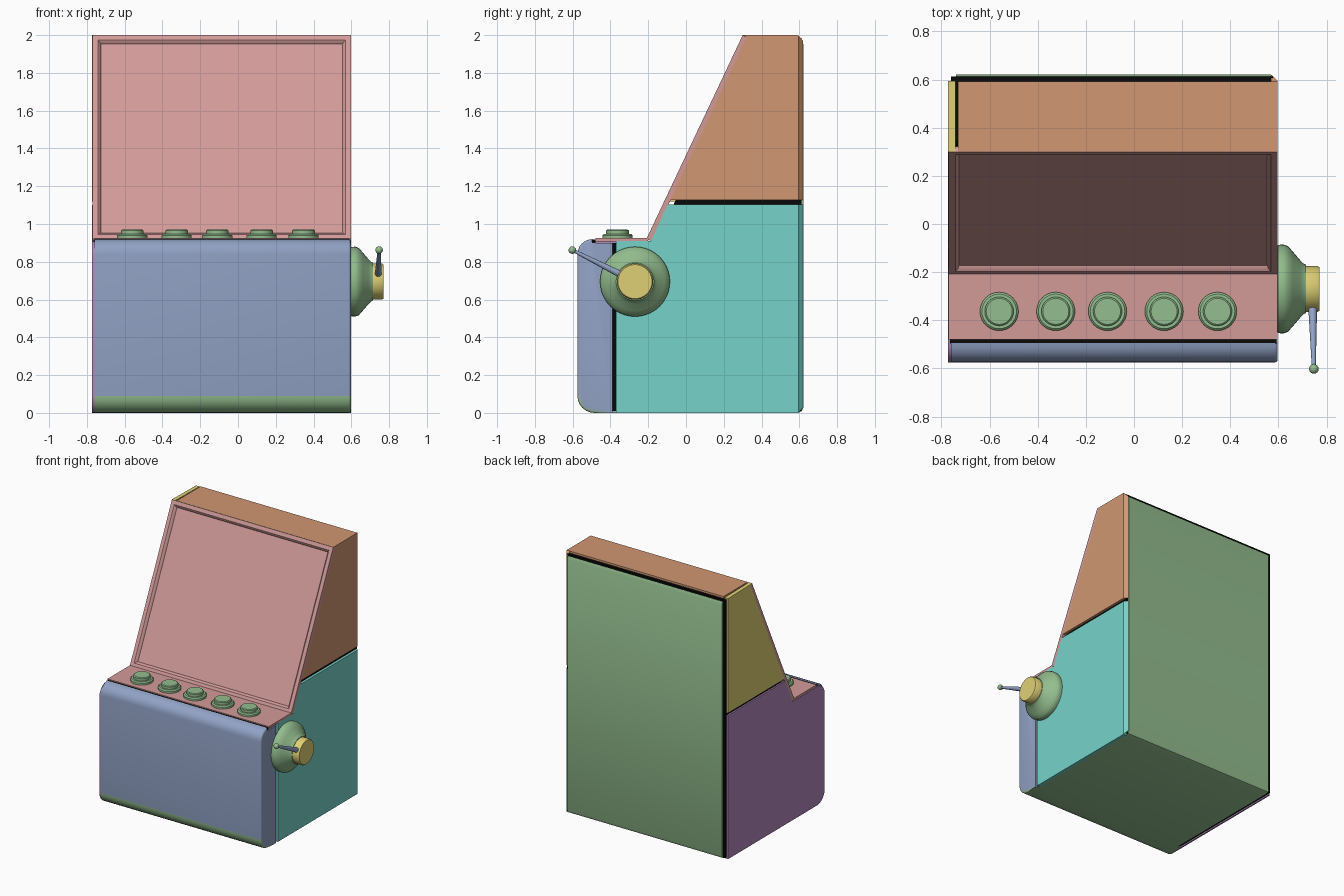
import bpy, bmesh, math
from mathutils import Vector, Matrix

cube = bpy.data.objects.get("Cube")
if cube:
    bpy.data.objects.remove(cube, do_unlink=True)


def material(name, rgb):
    lin = [((c / 255 + 0.055) / 1.055) ** 2.4 for c in rgb] + [1]
    m = bpy.data.materials.new(name)
    m.use_nodes = True
    m.diffuse_color = lin
    bsdf = next(n for n in m.node_tree.nodes if n.type == 'BSDF_PRINCIPLED')
    bsdf.inputs["Base Color"].default_value = lin
    return m


PINK = material("pink", (210, 155, 153))
BLUE = material("slate_blue", (145, 162, 197))
GREEN = material("soft_green", (147, 189, 142))
TEAL = material("teal", (118, 211, 202))
ORANGE = material("orange", (209, 151, 114))
YELLOW = material("yellow", (222, 208, 115))
PURPLE = material("purple", (180, 136, 189))
BLACK = material("black", (8, 8, 8))


def finish(name, bm, *mats, rule=None):
    """Turn a bmesh into a shaded object; rule picks a material per face."""
    bmesh.ops.recalc_face_normals(bm, faces=bm.faces[:])
    if rule:
        for f in bm.faces:
            f.material_index = rule(f)
    mesh = bpy.data.meshes.new(name)
    bm.to_mesh(mesh)
    bm.free()
    for m in mats:
        mesh.materials.append(m)
    ob = bpy.data.objects.new(name, mesh)
    bpy.context.collection.objects.link(ob)
    bpy.ops.object.select_all(action='DESELECT')
    ob.select_set(True)
    bpy.context.view_layer.objects.active = ob
    bpy.ops.object.shade_smooth_by_angle(angle=math.radians(35))
    return ob


def prism(profile, x0, x1):
    """Extrude a (y, z) side profile from x0 to x1."""
    bm = bmesh.new()
    face = bm.faces.new([bm.verts.new((x0, y, z)) for y, z in profile])
    ext = bmesh.ops.extrude_face_region(bm, geom=[face])
    verts = [v for v in ext["geom"] if isinstance(v, bmesh.types.BMVert)]
    bmesh.ops.translate(bm, verts=verts, vec=(x1 - x0, 0, 0))
    bmesh.ops.recalc_face_normals(bm, faces=bm.faces[:])
    return bm


def bevel_where(bm, test, width, segments=1):
    edges = [e for e in bm.edges if all(test(v.co) for v in e.verts)]
    bmesh.ops.bevel(bm, geom=edges, offset=width, segments=segments,
                    profile=0.5, affect='EDGES', clamp_overlap=True)


def arc(cy, cz, r, a0, a1, n=6):
    angles = [math.radians(a0 + (a1 - a0) * i / n) for i in range(n + 1)]
    return [(cy + r * math.cos(a), cz + r * math.sin(a)) for a in angles]


def lathe(name, profile, mat, location, along_x=False, steps=40):
    """Spin an (r, h) profile around z, or around x."""
    bm = bmesh.new()
    verts = [bm.verts.new((r, 0, h)) for r, h in profile]
    edges = [bm.edges.new(pair) for pair in zip(verts, verts[1:])]
    bmesh.ops.spin(bm, geom=verts + edges, cent=(0, 0, 0), axis=(0, 0, 1),
                   angle=math.tau, steps=steps, use_duplicate=False)
    bmesh.ops.remove_doubles(bm, verts=bm.verts[:], dist=1e-4)
    if along_x:
        bm.transform(Matrix.Rotation(math.pi / 2, 4, 'Y'))
    bm.transform(Matrix.Translation(location))
    return finish(name, bm, mat)


LEFT, RIGHT = 0.597, -0.772      # outer side planes

# Dark core that shows through the seams between panels
finish("seam_core", prism([(-0.45, 0.01), (0.612, 0.01), (0.612, 1.985),
                           (0.345, 1.985), (-0.16, 0.9), (-0.45, 0.9)],
                          -0.76, 0.578), BLACK)
finish("front_seam", prism([(-0.497, 0.89), (-0.497, 0.918), (-0.478, 0.918),
                            (-0.478, 0.89)], -0.765, 0.592), BLACK)

# Rounded front panel with a green lower lip
toe = arc(-0.485, 0.09, 0.09, 270, 180)
brow = arc(-0.495, 0.84, 0.08, 180, 90)
bm = prism([(-0.39, 0)] + toe + brow + [(-0.495, 0.9), (-0.39, 0.9)], -0.76, LEFT)
bevel_where(bm, lambda c: c.x > 0.59 and c.y < -0.48 and c.z != 0.9, 0.02, 3)
finish("front_panel", bm, BLUE, GREEN,
       rule=lambda f: int(f.calc_center_median().z < 0.09))

# Back panel and base in one bent sheet
finish("back_and_base", prism([(-0.39, 0), (0.592, 0), (0.613, 0.009), (0.622, 0.03),
                               (0.622, 1.95), (0.613, 1.97), (0.59, 1.978),
                               (0.59, 0.03), (-0.39, 0.03)], -0.74, 0.57), GREEN)

# Left side plates, chamfered along the back corner
left_plates = (
    ("left_lower_side", TEAL,
     [(-0.37, 0), (0.592, 0), (0.62, 0.03), (0.62, 1.102), (-0.097, 1.102),
      (-0.185, 0.91), (-0.37, 0.91)]),
    ("left_upper_side", ORANGE,
     [(-0.083, 1.128), (0.62, 1.128), (0.62, 1.97), (0.592, 2),
      (0.302, 2), (0.322, 1.99)]))
for name, mat, profile in left_plates:
    bm = prism(profile, 0.57, LEFT)
    bevel_where(bm, lambda c: c.x > 0.59 and c.y > 0.61, 0.025)
    finish(name, bm, mat)

# Right side plates
finish("right_lower_side",
       prism([(0.595, 0), (0.595, 1.1), (-0.097, 1.1), (-0.185, 0.909)]
             + arc(-0.49, 0.824, 0.085, 90, 180) + toe[::-1], RIGHT, -0.76), PURPLE)
finish("right_upper_side", prism([(-0.088, 1.118), (0.595, 1.118), (0.595, 1.995),
                                  (0.302, 2), (0.322, 1.99)], RIGHT, -0.742), YELLOW)

# Top panel
finish("top_panel", prism([(0.302, 2), (0.592, 2), (0.592, 1.97), (0.322, 1.97)],
                          -0.732, 0.57), ORANGE)

# Button deck and sloped screen with a recessed display
finish("button_deck", prism([(-0.48, 0.908), (-0.48, 0.925), (-0.2, 0.925),
                             (-0.2, 0.908)], -0.77, LEFT), PINK)
bm = prism([(-0.21, 0.92), (0.3, 2), (0.322, 1.99), (-0.183, 0.91)], -0.77, LEFT)
slope = Vector((0, -0.904, 0.427))
face = max(bm.faces, key=lambda f: f.normal.dot(slope))
bmesh.ops.inset_region(bm, faces=[face], thickness=0.04)
bmesh.ops.inset_region(bm, faces=[face], thickness=0.014, depth=-0.008)
bmesh.ops.inset_region(bm, faces=[face], thickness=0.008, depth=-0.012)
finish("screen_panel", bm, PINK)

# Push buttons
button = [(0, 0.045), (0.054, 0.045), (0.06, 0.04), (0.06, 0.022),
          (0.072, 0.022), (0.08, 0.014), (0.08, -0.005)]
for i, x in enumerate((-0.56, -0.325, -0.11, 0.125, 0.347)):
    lathe(f"button_{i + 1}", button, GREEN, (x, -0.363, 0.925), steps=32)

# Lever hub, cap, arm and ball
hub = (0.59, -0.27, 0.695)
lathe("lever_hub", [(0.17, 0), (0.183, 0.008), (0.185, 0.03), (0.178, 0.05),
                    (0.155, 0.07), (0.12, 0.1), (0.105, 0.115), (0.1, 0.125),
                    (0, 0.125)], GREEN, hub, True)
lathe("lever_cap", [(0.095, 0.11), (0.096, 0.172), (0.09, 0.181), (0, 0.181)],
      YELLOW, hub, True)
start, end = Vector((0.742, -0.33, 0.725)), Vector((0.747, -0.602, 0.862))
bm = bmesh.new()
bmesh.ops.create_cone(bm, cap_ends=True, segments=16, radius1=0.019, radius2=0.008,
                      depth=(end - start).length)
aim = (end - start).to_track_quat('Z', 'Y').to_matrix().to_4x4()
bm.transform(Matrix.Translation((start + end) / 2) @ aim)
finish("lever_arm", bm, BLUE)
bm = bmesh.new()
bmesh.ops.create_uvsphere(bm, u_segments=16, v_segments=10, radius=0.02)
bm.transform(Matrix.Translation(end))
finish("lever_ball", bm, GREEN)
